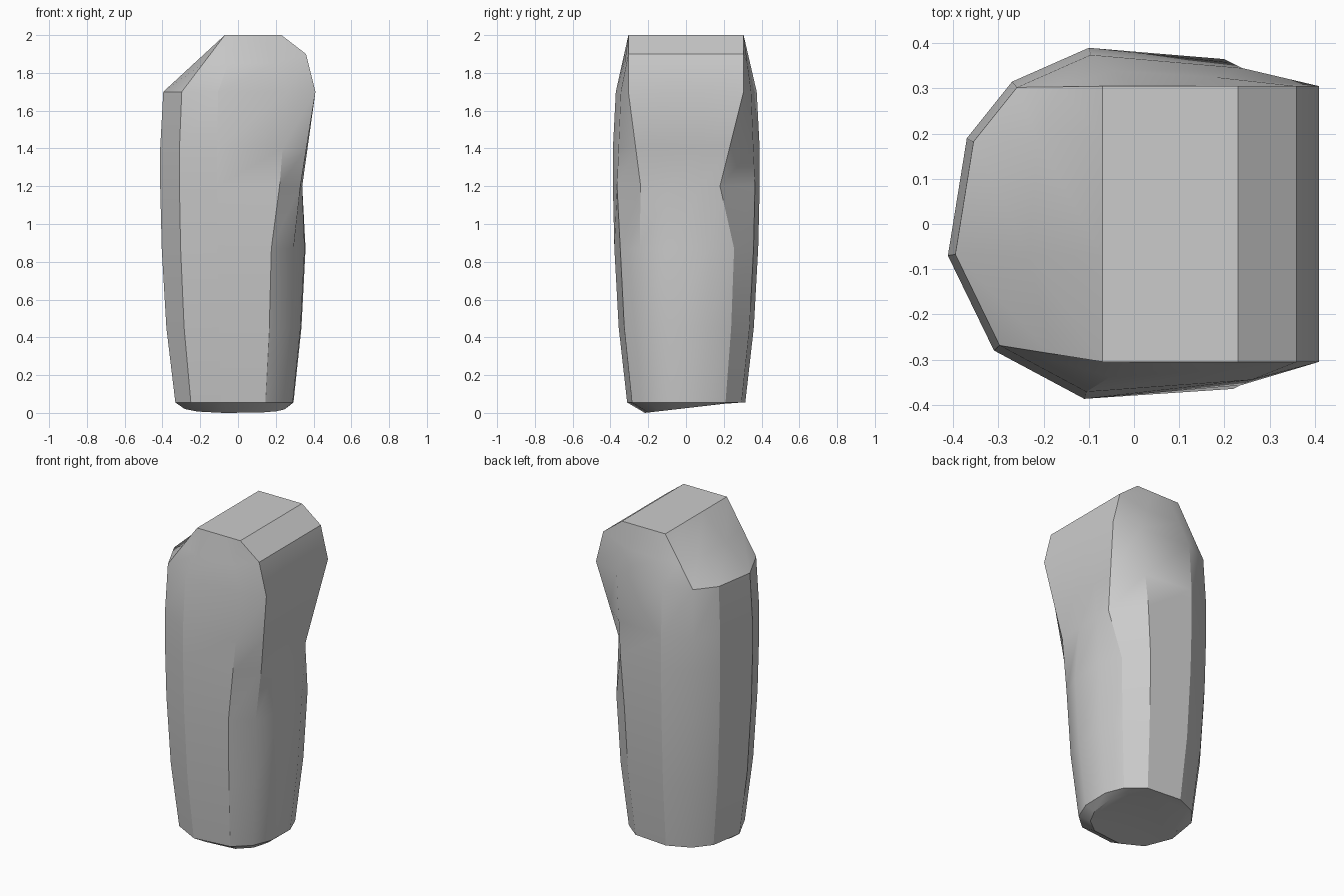
import bpy
import bmesh
import math

cube = bpy.data.objects.get("Cube")
if cube:
    bpy.data.objects.remove(cube, do_unlink=True)

# Cross-sections, split into a plain rounded half and a shaped half (+x)
rounded_back = [(-.10, .39), (-.27, .315), (-.37, .19)]
rounded_front = [(-.412, -.07), (-.31, -.28), (-.11, -.387)]
shaped_low = [(.18, -.355), (.30, -.25), (.36, -.10),
              (.365, .12), (.31, .26), (.18, .365)]
shaped_waist = [(.22, -.365), (.33, -.24), (.34, -.08),
                (.34, .08), (.34, .18), (.20, .365)]
shaped_high = [(.26, -.345), (.41, -.305), (.41, -.10),
               (.41, .10), (.41, .305), (.24, .345)]
flat_top = [(-.07, -.07), (-.07, -.305), (0, -.305),
            (.12, -.305), (.23, -.305), (.23, -.10),
            (.23, .10), (.23, .305), (.12, .305),
            (0, .305), (-.07, .305), (-.07, .19)]


def scaled(points, factor):
    return [(x * factor, y * factor) for x, y in points]


def blend(first, second, t):
    return [(a[0] + (b[0] - a[0]) * t, a[1] + (b[1] - a[1]) * t)
            for a, b in zip(first, second)]


def section(height, size, shaped):
    outline = scaled(rounded_front, size) + shaped + scaled(rounded_back, size)
    return [(x, y, height) for x, y in outline]


# Tapered body rings, swelling upward and pinched at the waist
rings = []
for height, size in ((.055, .805), (.45, .92), (.87, .98)):
    rings.append(section(height, size, scaled(shaped_low, size)))
rings.append(section(1.2, 1, shaped_waist))
rings.append(section(1.4, 1, blend(shaped_waist, shaped_high, .4)))
rings.append(section(1.7, .96, shaped_high))

# Head: sloped on one side, rounded over on the other
shoulder = []
for (x, y, z), (tx, ty) in zip(rings[-1], flat_top):
    if x > .4:
        shoulder.append((.36, y, 1.9))
    else:
        shoulder.append(((x + tx) / 2, (y + ty) / 2, 1.85))
rings.append(shoulder)
rings.append([(x, y, 2) for x, y in flat_top])

# Slanted base
base = []
for x, y, z in rings[0]:
    y *= .7 if y < 0 else .95
    base.append((x * .85, y, max(0, (y + .218) * .115)))
rings.insert(0, base)

# Skin the rings together
bm = bmesh.new()
loops = [[bm.verts.new(p) for p in ring] for ring in rings]
for lower, upper in zip(loops, loops[1:]):
    count = len(lower)
    for i in range(count):
        j = (i + 1) % count
        bm.faces.new((lower[i], lower[j], upper[j], upper[i]))
bm.faces.new(list(reversed(loops[0])))
bm.faces.new(loops[-1])
bmesh.ops.recalc_face_normals(bm, faces=bm.faces)

mesh = bpy.data.meshes.new("limb_segment")
bm.to_mesh(mesh)
bm.free()
limb = bpy.data.objects.new("limb_segment", mesh)
bpy.context.collection.objects.link(limb)

# Plain grey finish
grey = bpy.data.materials.new("plain_grey")
grey.use_nodes = True
colour = (.6, .6, .6, 1)
grey.diffuse_color = colour
grey.node_tree.nodes["Principled BSDF"].inputs["Base Color"].default_value = colour
mesh.materials.append(grey)

bpy.ops.object.select_all(action='DESELECT')
limb.select_set(True)
bpy.context.view_layer.objects.active = limb
bpy.ops.object.shade_smooth_by_angle(angle=math.radians(28))
